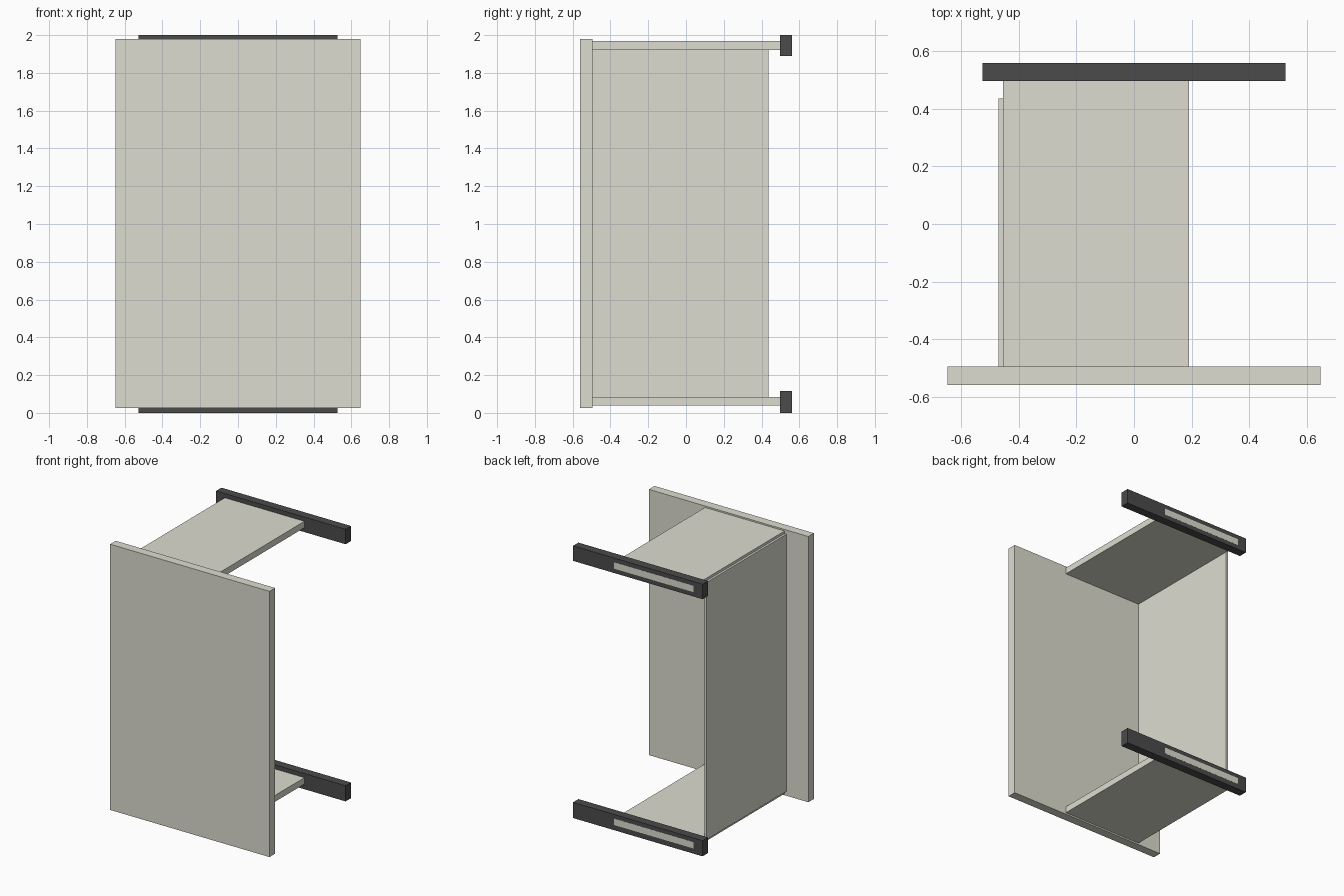
import bpy

if "Cube" in bpy.data.objects:
    bpy.data.objects.remove(bpy.data.objects["Cube"])


def material(name, colour):
    m = bpy.data.materials.new(name)
    m.diffuse_color = (*colour, 1)
    m.use_nodes = True
    m.node_tree.nodes["Principled BSDF"].inputs["Base Color"].default_value = m.diffuse_color
    return m


cream = material("cream_board", (0.72, 0.72, 0.63))
dark = material("dark_bar", (0.07, 0.07, 0.07))


def box(name, x, y, z, mat):
    """Box spanning the (min, max) range on each axis."""
    spans = (x, y, z)
    bpy.ops.mesh.primitive_cube_add(size=1, location=[(a + b) / 2 for a, b in spans])
    ob = bpy.context.object
    ob.name = name
    ob.scale = [b - a for a, b in spans]
    bpy.ops.object.transform_apply(location=False, rotation=False, scale=True)
    ob.data.materials.append(mat)
    return ob


# Upright panels
box("front_panel", (-0.648, 0.648), (-0.56, -0.495), (0.027, 1.98), cream)
box("side_panel", (-0.471, -0.455), (-0.495, 0.437), (0.06, 1.95), cream)

# Horizontal boards, each running through a dark bar at the back
for level, board_z, bar_z in (
    ("lower", (0.038, 0.085), (0.0, 0.115)),
    ("upper", (1.922, 1.969), (1.89, 2.0)),
):
    box(level + "_board", (-0.455, 0.192), (-0.495, 0.5605), board_z, cream)
    box(level + "_back_bar", (-0.527, 0.527), (0.497, 0.56), bar_z, dark)
